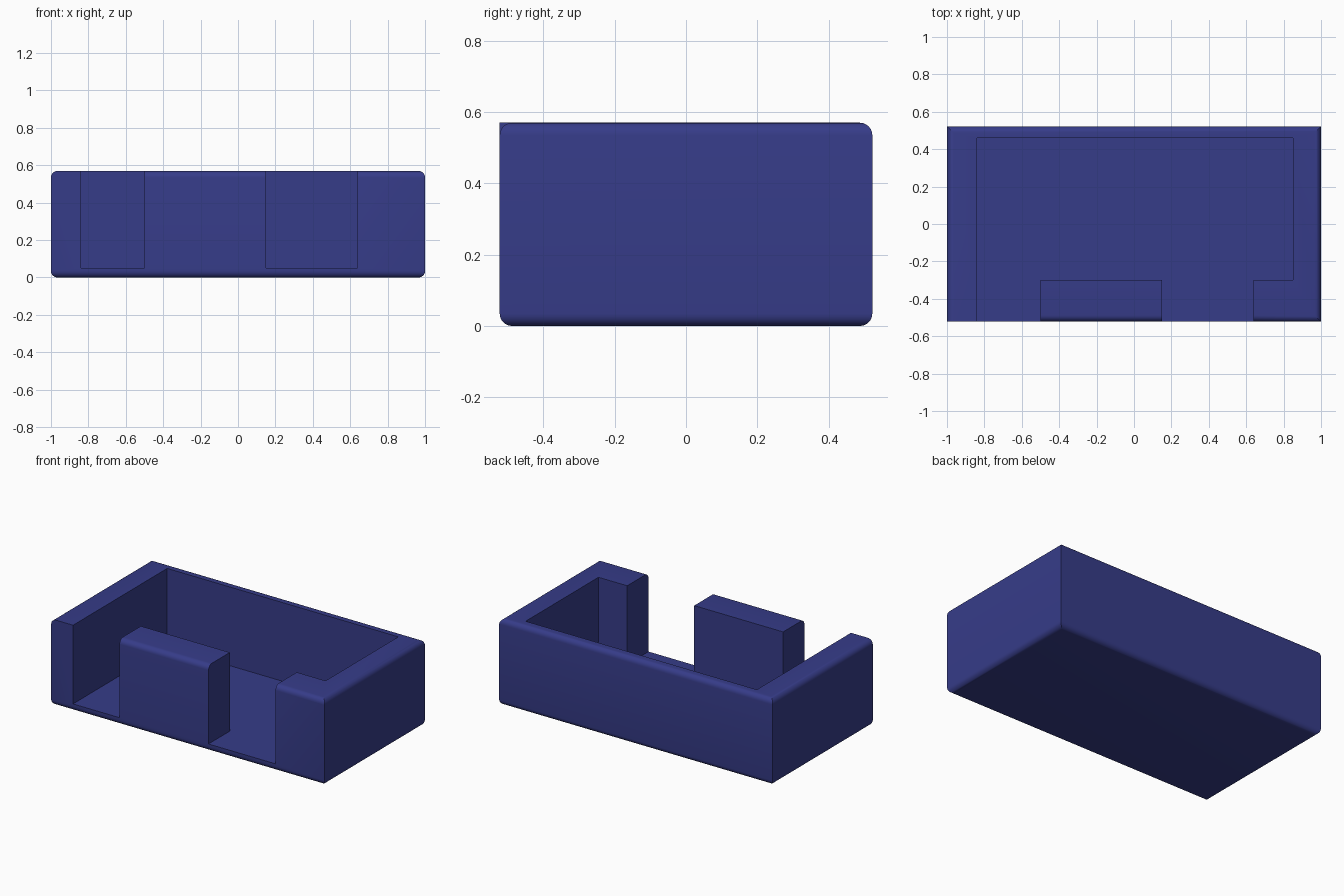
import bpy, bmesh, math
from mathutils import Vector

if "Cube" in bpy.data.objects:
    bpy.data.objects.remove(bpy.data.objects["Cube"])

W, D, H, R = 1.0, 0.5225, 0.57, 0.035   # half width, half depth, height, edge radius

blue = bpy.data.materials.new("deep blue")
blue.diffuse_color = (0.037, 0.045, 0.25, 1)
blue.use_nodes = True
blue.node_tree.nodes["Principled BSDF"].inputs["Base Color"].default_value = blue.diffuse_color


def prism(name, points, sweep):
    """Solid made by sweeping a flat outline along a vector."""
    bm = bmesh.new()
    face = bm.faces.new([bm.verts.new(p) for p in points])
    moved = bmesh.ops.extrude_face_region(bm, geom=[face])["geom"]
    bmesh.ops.translate(bm, vec=Vector(sweep),
                        verts=[v for v in moved if isinstance(v, bmesh.types.BMVert)])
    bmesh.ops.recalc_face_normals(bm, faces=bm.faces)
    mesh = bpy.data.meshes.new(name)
    bm.to_mesh(mesh)
    bm.free()
    mesh.materials.append(blue)
    obj = bpy.data.objects.new(name, mesh)
    bpy.context.collection.objects.link(obj)
    return obj


def cut(target, cutter):
    mod = target.modifiers.new("cut", 'BOOLEAN')
    mod.operation, mod.solver, mod.object = 'DIFFERENCE', 'EXACT', cutter
    bpy.ops.object.select_all(action='DESELECT')
    target.select_set(True)
    bpy.context.view_layer.objects.active = target
    bpy.ops.object.modifier_apply(modifier=mod.name)
    bpy.data.objects.remove(cutter)


# Tray block
tray = prism("tray", [(-W, -D, 0), (W, -D, 0), (W, D, 0), (-W, D, 0)], (0, 0, H))

# Round the horizontal edges, leaving the front top edge square
bm = bmesh.new()
bm.from_mesh(tray.data)
edges = []
for e in bm.edges:
    a, b = (v.co for v in e.verts)
    mid = (a + b) / 2
    front_top = mid.y < -D + 0.01 and mid.z > H - 0.01
    if abs(a.z - b.z) < 0.01 and not front_top:
        edges.append(e)
bmesh.ops.bevel(bm, geom=edges, offset=R, offset_type='OFFSET',
                segments=6, profile=0.5, affect='EDGES')
bm.to_mesh(tray.data)
bm.free()

# Hollow interior with two front openings
F = -1.0
plan = [(-0.84, F), (-0.50, F), (-0.50, -0.30), (0.15, -0.30), (0.15, F), (0.64, F),
        (0.64, -0.30), (0.85, -0.30), (0.85, 0.46), (-0.84, 0.46)]
cut(tray, prism("cavity_cutter", [(x, y, 0.05) for x, y in plan], (0, 0, 1)))

# Rounded front top edge on the middle and right blocks only
arc = [(-0.7, -D + R - R * math.cos(t), H - R + R * math.sin(t))
       for t in (i * math.pi / 12 for i in range(7))]
outline = arc + [(-0.7, -D + R, H + 0.1), (-0.7, -D - 0.1, H + 0.1), (-0.7, -D - 0.1, H - R)]
cut(tray, prism("edge_cutter", outline, (2, 0, 0)))

bpy.ops.object.shade_smooth_by_angle(angle=math.radians(30))
